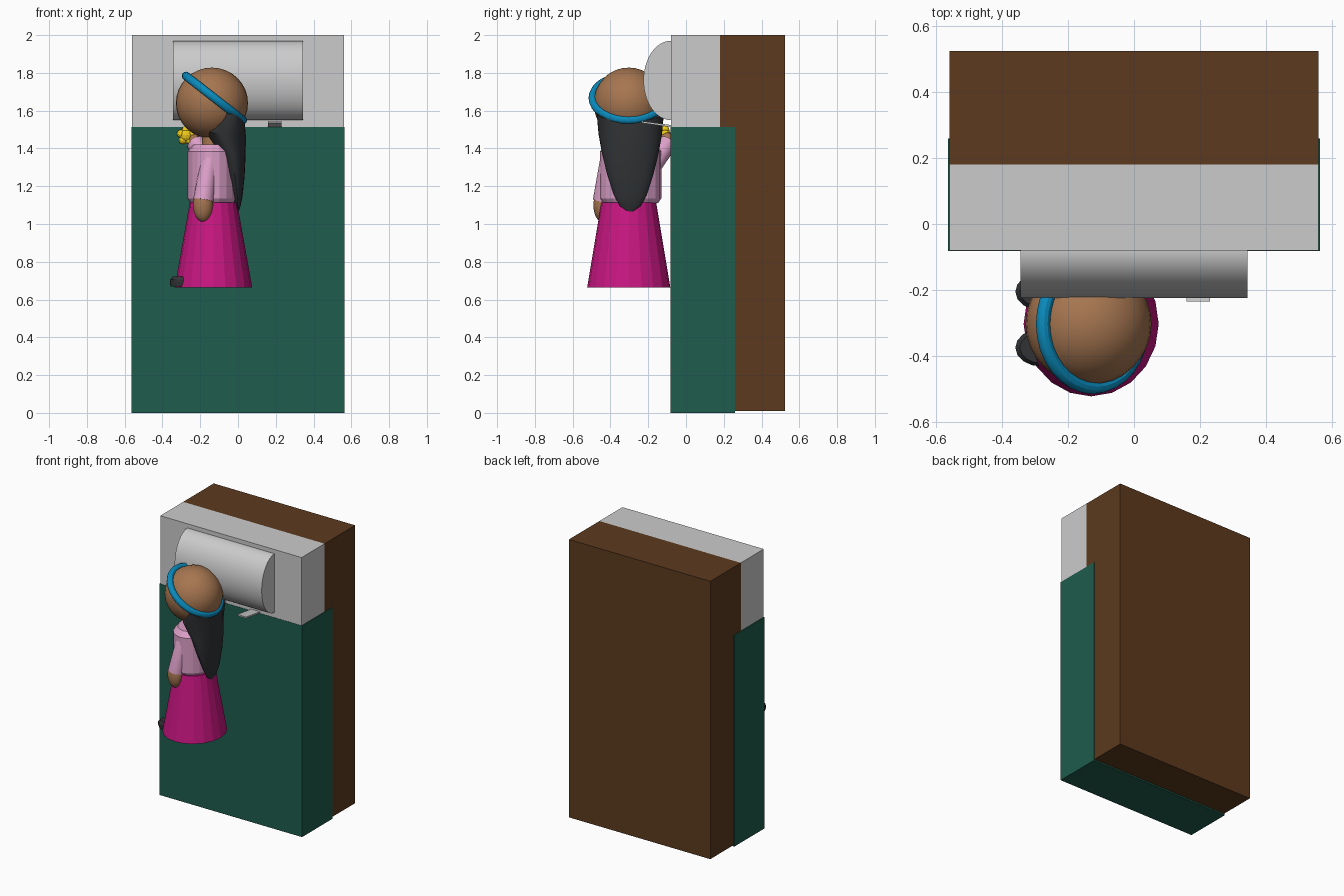
import bpy, bmesh
from math import sin, cos, pi, atan2
from mathutils import Vector, Matrix

if "Cube" in bpy.data.objects:
    bpy.data.objects.remove(bpy.data.objects["Cube"])

COL = {
    "green": (.013, .107, .073), "brown": (.107, .042, .013), "skin": (.38, .18, .08),
    "magenta": (.58, .008, .22), "pink": (.72, .35, .58), "blue": (.003, .26, .51),
    "dark": (.03, .032, .035), "yellow": (.87, .6, .01),
}
MATS = {}


def finish(bm, name, colour=None, smooth=False):
    bmesh.ops.recalc_face_normals(bm, faces=bm.faces)
    me = bpy.data.meshes.new(name)
    bm.to_mesh(me)
    bm.free()
    ob = bpy.data.objects.new(name, me)
    bpy.context.collection.objects.link(ob)
    if colour:
        if colour not in MATS:
            MATS[colour] = bpy.data.materials.new(colour)
            MATS[colour].diffuse_color = (*COL[colour], 1)
        me.materials.append(MATS[colour])
    if smooth:
        bpy.ops.object.select_all(action='DESELECT')
        ob.select_set(True)
        bpy.context.view_layer.objects.active = ob
        bpy.ops.object.shade_smooth_by_angle(angle=pi / 6)
    return ob


def box(name, lo, hi, colour=None):
    lo, hi = Vector(lo), Vector(hi)
    bm = bmesh.new()
    bmesh.ops.create_cube(bm, size=1, matrix=Matrix.Translation((lo + hi) / 2)
                          @ Matrix.Diagonal((*(hi - lo), 1)))
    return finish(bm, name, colour)


def ball(name, c, r, colour, u=24, v=14):
    bm = bmesh.new()
    bmesh.ops.create_uvsphere(bm, u_segments=u, v_segments=v, radius=1,
                              matrix=Matrix.Translation(c) @ Matrix.Diagonal((*r, 1)))
    return finish(bm, name, colour, u > 16)


def loft(name, rings, colour, smooth=False):
    """Skin a list of closed rings and cap both ends."""
    bm = bmesh.new()
    vs = [[bm.verts.new(p) for p in ring] for ring in rings]
    n = len(vs[0])
    for a, b in zip(vs, vs[1:]):
        for i in range(n):
            j = (i + 1) % n
            bm.faces.new((a[i], a[j], b[j], b[i]))
    bm.faces.new(vs[0])
    bm.faces.new(vs[-1])
    return finish(bm, name, colour, smooth)


def oval(c, u, v, n):
    c, u, v = Vector(c), Vector(u), Vector(v)
    return [c + u * cos(2 * pi * i / n) + v * sin(2 * pi * i / n) for i in range(n)]


def level(cx, cy, z, rx, ry, n=20):
    return oval((cx, cy, z), (rx, 0, 0), (0, ry, 0), n)


def limb(name, a, b, ra, rb, colour, n=16):
    """Tapered tube with a rounded start."""
    a, b = Vector(a), Vector(b)
    d = (b - a).normalized()
    u = d.orthogonal().normalized()
    v = d.cross(u)
    rings = [oval(a - d * ra * sin(t), u * ra * cos(t), v * ra * cos(t), n)
             for t in (1.4, 1.0, .5, 0)]
    rings.append(oval(b, u * rb, v * rb, n))
    return loft(name, rings, colour, True)


# Cabinet: lower front, upper front and rear body
box("lower_cabinet", (-.565, -.082, 0), (.565, .26, 1.513), "green")
box("upper_panel", (-.56, -.08, 1.5), (.56, .18, 2))
box("rear_body", (-.56, .18, .01), (.56, .525, 2), "brown")

# Half-sunk drum and its small lever
loft("drum", [oval((x, -.08, 1.76), (0, .145, 0), (0, 0, .21), 48)
              for x in (-.345, .345)], None, True)
lever = [(-.235, 1.545), (-.235, 1.535), (-.08, 1.513), (-.08, 1.524)]
loft("lever", [[Vector((x, y, z)) for y, z in lever] for x in (.16, .23)], None)

# Figure: skirt, torso, neck, head
CX, CY = -.13, -.303
loft("skirt", [level(CX, CY, .665, .205, .22), level(CX, CY, 1.115, .125, .145)], "magenta")
loft("torso", [level(-.137, -.293, z, rx, ry) for z, rx, ry in
               ((1.11, .115, .145), (1.135, .13, .162), (1.385, .13, .162),
                (1.42, .1, .13))], "pink")
loft("neck", [level(-.14, CY, z, .05, .05, 16) for z in (1.4, 1.5)], "skin", True)
ball("head", (-.138, CY, 1.64), (.191, .187, .188), "skin", 32, 16)

# Headband tilted down towards the back of the head
tilt = atan2(.265, .34)
axis, side = Vector((cos(tilt), 0, -sin(tilt))), Vector((0, 1, 0))
up = Vector((sin(tilt), 0, cos(tilt)))
bm = bmesh.new()
loops = []
for i in range(32):
    t = 2 * pi * i / 32
    r = axis * cos(t) + side * sin(t)
    ring = oval(Vector((-.125, CY, 1.667)) + r * .191, r * .022, up * .022, 12)
    loops.append([bm.verts.new(p) for p in ring])
for i in range(32):
    a, b = loops[i], loops[(i + 1) % 32]
    for j in range(12):
        k = (j + 1) % 12
        bm.faces.new((a[j], a[k], b[k], b[j]))
finish(bm, "headband", "blue", True)

# Hair: slanted oval sections (front x, z, back x, z, half width)
hair = [(-.10, 1.63, .035, 1.545, .178), (-.18, 1.49, .042, 1.46, .168),
        (-.11, 1.39, .04, 1.36, .15), (-.07, 1.27, .035, 1.25, .122),
        (-.03, 1.16, .023, 1.14, .085), (-.015, 1.1, .012, 1.09, .055),
        (-.005, 1.07, .003, 1.065, .015)]
rings = []
for x0, z0, x1, z1, w in hair:
    rings.append(oval(((x0 + x1) / 2, -.295, (z0 + z1) / 2),
                      ((x1 - x0) / 2, 0, (z1 - z0) / 2), (0, w, 0), 24))
loft("hair", rings, "dark", True)

# Lowered arm and hand
limb("lowered_sleeve", (-.15, -.41, 1.34), (-.183, -.438, 1.125), .045, .055, "pink")
ball("lowered_hand", (-.185, -.445, 1.1), (.053, .045, .088), "skin")

# Raised arm holding a small yellow flower
limb("raised_sleeve", (-.15, -.17, 1.32), (-.225, -.095, 1.43), .05, .05, "pink")
ball("raised_hand", (-.24, -.1, 1.45), (.035, .035, .035), "skin")
ball("flower_centre", (-.275, -.11, 1.47), (.035, .03, .035), "yellow", 12, 8)
for i in range(5):
    t = 2 * pi * i / 5 + .3
    ball("petal", (-.275 + .028 * cos(t), -.11, 1.468 + .03 * sin(t)),
         (.022, .022, .022), "yellow", 12, 8)

# Shoes peeking out under the skirt
for y in (-.375, -.205):
    loft("shoe", [level(-.28, y, z, r, r * .72, 16) for z, r in
                  ((.668, .076), (.68, .08), (.705, .08), (.722, .066))], "dark", True)

for m in bpy.data.materials:
    if m.users and not m.is_grease_pencil:
        m.use_nodes = True
        m.node_tree.nodes["Principled BSDF"].inputs["Base Color"].default_value = m.diffuse_color
